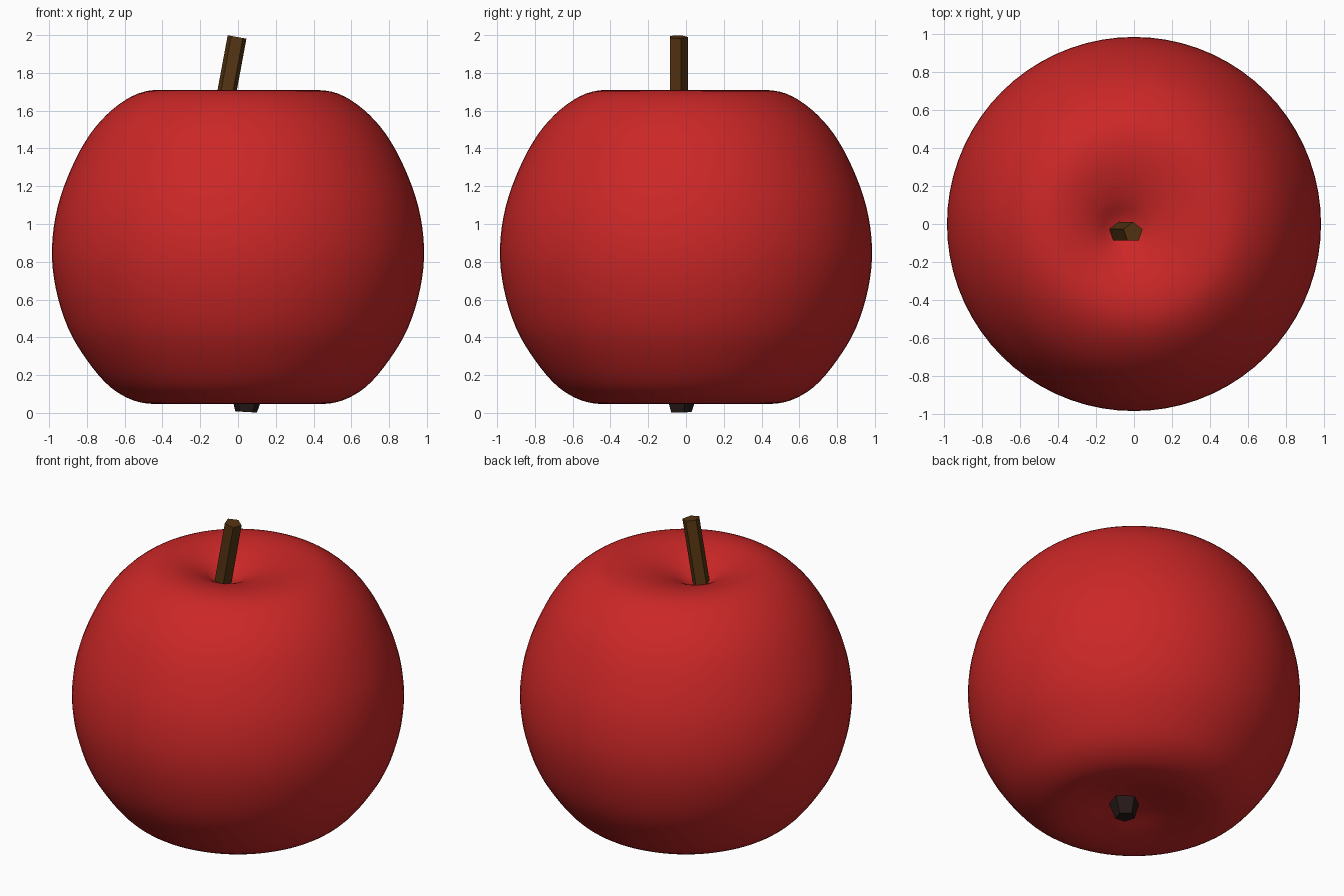
import bpy, bmesh
from math import cos, sin, pi, radians
from mathutils import Vector, Matrix

if "Cube" in bpy.data.objects:
    bpy.data.objects.remove(bpy.data.objects["Cube"])


def finish(name, bm, color, smooth):
    bmesh.ops.recalc_face_normals(bm, faces=bm.faces)
    mesh = bpy.data.meshes.new(name)
    bm.to_mesh(mesh)
    bm.free()
    for p in mesh.polygons:
        p.use_smooth = smooth
    mat = bpy.data.materials.new(name + "_color")
    mat.diffuse_color = (*color, 1)
    mat.use_nodes = True
    mat.node_tree.nodes["Principled BSDF"].inputs["Base Color"].default_value = mat.diffuse_color
    mesh.materials.append(mat)
    obj = bpy.data.objects.new(name, mesh)
    bpy.context.collection.objects.link(obj)
    return obj


def smooth_path(pts, steps):
    """Catmull-Rom curve through the points."""
    pts = [Vector(p) for p in pts]
    ext = [2 * pts[0] - pts[1]] + pts + [2 * pts[-1] - pts[-2]]
    out = []
    for a, b, c, d in zip(ext, ext[1:], ext[2:], ext[3:]):
        for i in range(steps):
            t = i / steps
            out.append(0.5 * (2 * b + (c - a) * t + (2 * a - 5 * b + 4 * c - d) * t**2
                              + (3 * b - a - 3 * c + d) * t**3))
    return out + [pts[-1]]


def prism(name, base, tip, r_base, r_tip, color):
    """Five-sided tapered bar between two points, one corner towards the back."""
    base, tip = Vector(base), Vector(tip)
    axis = tip - base
    turn = Vector((0, 0, 1 if axis.z > 0 else -1)).rotation_difference(axis).to_matrix()
    bm = bmesh.new()
    rings = []
    for c, r in ((base, r_base), (tip, r_tip)):
        rings.append([bm.verts.new(c + turn @ Vector((r * cos(a), r * sin(a), 0)))
                      for a in [pi / 2 + 2 * pi * k / 5 for k in range(5)]])
    for ring in rings:
        bm.faces.new(ring)
    for k in range(5):
        j = (k + 1) % 5
        bm.faces.new((rings[0][k], rings[0][j], rings[1][j], rings[1][k]))
    return finish(name, bm, color, False)


# Fruit body: lathed profile whose dimples drift off centre
profile = smooth_path([
    (0.03, 1.585), (0.08, 1.605), (0.16, 1.65), (0.27, 1.69), (0.40, 1.71),
    (0.53, 1.69), (0.66, 1.61), (0.78, 1.48), (0.88, 1.30), (0.955, 1.09),
    (0.985, 0.87), (0.965, 0.66), (0.90, 0.45), (0.80, 0.28), (0.68, 0.14),
    (0.55, 0.065), (0.42, 0.047), (0.28, 0.065), (0.15, 0.095), (0.05, 0.11)], 4)
SEG = 72
bm = bmesh.new()
rings = []
for r, z in profile:
    w = max(0, 1 - r / 0.5)
    cx, cy = (-0.075 * w, -0.035 * w) if z > 0.87 else (0.045 * w, -0.03 * w)
    rings.append([bm.verts.new((cx + r * cos(2 * pi * k / SEG),
                                cy + r * sin(2 * pi * k / SEG), z)) for k in range(SEG)])
for a, b in zip(rings, rings[1:]):
    for k in range(SEG):
        j = (k + 1) % SEG
        bm.faces.new((a[k], a[j], b[j], b[k]))
bm.faces.new(rings[0])
bm.faces.new(rings[-1])
finish("apple_body", bm, (0.6, 0.02, 0.02), True)

# Leaning stem
prism("stem", (-0.083, -0.043, 1.57), (-0.005, -0.043, 1.99), 0.053, 0.053, (0.09, 0.035, 0.006))

# Dark blossom end underneath
prism("blossom_end", (0.05, -0.03, 0.13), (0.043, -0.03, 0.005), 0.10, 0.06, (0.02, 0.01, 0.01))
